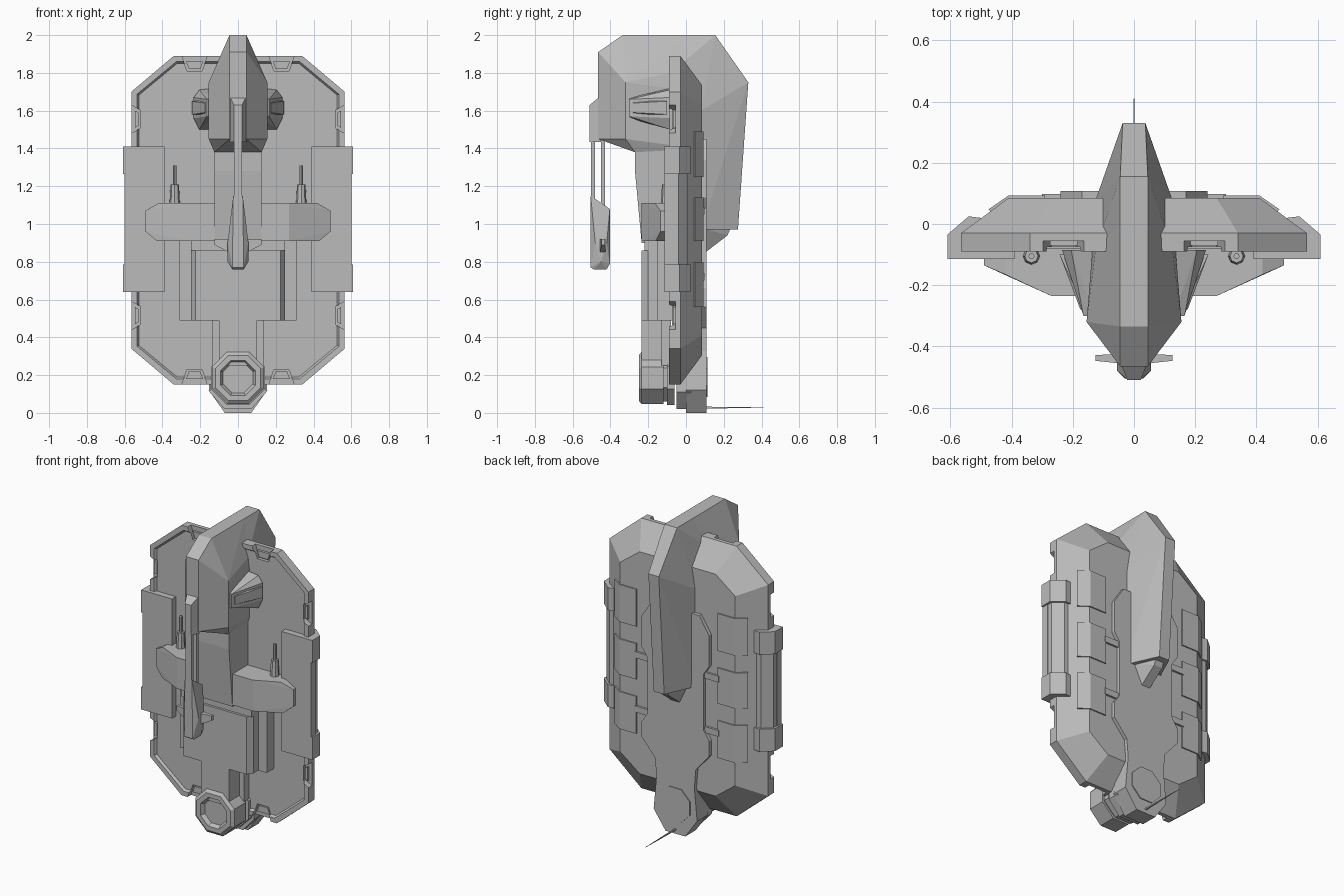
import bpy, bmesh
from mathutils import Vector
from math import cos, sin, pi

cube = bpy.data.objects.get("Cube")
if cube:
    bpy.data.objects.remove(cube)

grey = bpy.data.materials.new("hull_grey")
grey.use_nodes = True
COLOUR = (0.5, 0.5, 0.5, 1)
grey.diffuse_color = COLOUR
grey.node_tree.nodes["Principled BSDF"].inputs["Base Color"].default_value = COLOUR


def finish(name, bm, mirror=False):
    bmesh.ops.recalc_face_normals(bm, faces=bm.faces)
    mesh = bpy.data.meshes.new(name)
    bm.to_mesh(mesh)
    bm.free()
    mesh.materials.append(grey)
    obj = bpy.data.objects.new(name, mesh)
    bpy.context.collection.objects.link(obj)
    if mirror:
        obj.modifiers.new("mirror", 'MIRROR')
    return obj


def loft(name, rings, mirror=False):
    """Join outlines of (x, z) points, each placed at its own y."""
    bm = bmesh.new()
    loops = [[bm.verts.new((x, y, z)) for x, z in pts] for pts, y in rings]
    n = len(loops[0])
    for a, b in zip(loops, loops[1:]):
        for i in range(n):
            j = (i + 1) % n
            bm.faces.new((a[i], a[j], b[j], b[i]))
    bm.faces.new(loops[0])
    bm.faces.new(loops[-1])
    return finish(name, bm, mirror)


def prism(name, pts, y0, y1, mirror=False):
    return loft(name, [(pts, y0), (pts, y1)], mirror)


def hull(name, pts, mirror=False, sym=False):
    """Convex faceted solid around the points; sym adds the -x side."""
    bm = bmesh.new()
    for x, y, z in pts:
        bm.verts.new((x, y, z))
        if sym and x:
            bm.verts.new((-x, y, z))
    bmesh.ops.convex_hull(bm, input=bm.verts)
    bmesh.ops.dissolve_limit(bm, angle_limit=0.01, verts=bm.verts, edges=bm.edges)
    return finish(name, bm, mirror)


def box(name, x, y, z, mirror=False):
    return hull(name, [(a, b, c) for a in x for b in y for c in z], mirror)


def both(pts):
    return pts + [(-x, z) for x, z in reversed(pts)]


def octagon(r, cz, cx=0):
    return [(cx + r * cos(pi / 8 + i * pi / 4), cz + r * sin(pi / 8 + i * pi / 4)) for i in range(8)]


def rod(name, x, y, z0, z1, r0, r1, mirror=False):
    return hull(name, [(x + r * cos(i * pi / 4), y + r * sin(i * pi / 4), z)
                       for r, z in ((r0, z0), (r1, z1)) for i in range(8)], mirror)


# Shield hull: octagonal shell with a bevelled back and a recessed front
def shell(d, cut=0):
    return both([(.34 - d * .45 - cut, .15 + d), (.565 - d, .34 + d * .45 + cut),
                 (.565 - d, 1.70 - d * .45 - cut), (.34 - d * .45 - cut, 1.89 - d)])


shield = loft("shield_hull", [(shell(.04), -.075), (shell(.03), -.09), (shell(0), -.09),
                              (shell(0), -.03), (shell(.155), .085)])

# Trapezoid notches around the shield rim
bm = bmesh.new()


def notch(pts):
    for s in (1, -1):
        lo = [bm.verts.new((s * x, -.12, z)) for x, z in pts]
        hi = [bm.verts.new((s * x, -.055, z)) for x, z in pts]
        bm.faces.new(lo)
        bm.faces.new(hi)
        for i in range(4):
            j = (i + 1) % 4
            bm.faces.new((lo[i], lo[j], hi[j], hi[i]))


for cz in (1.555, .515):
    notch([(.575, cz - .08), (.52, cz - .05), (.52, cz + .05), (.575, cz + .08)])
for edge, inner in ((1.9, 1.81), (.14, .23)):
    notch([(.16, edge), (.19, inner), (.27, inner), (.30, edge)])
cutter = finish("notch_cutter", bm)
cutter.hide_render = True
cutter.hide_viewport = True
cut = shield.modifiers.new("notches", 'BOOLEAN')
cut.object = cutter
cut.solver = 'EXACT'

# Raised brackets set inside the notches
for i, cz in enumerate((1.555, .515)):
    prism(f"side_bracket_{i}", [(.545, cz - .045), (.527, cz - .035), (.527, cz + .035), (.545, cz + .045)],
          -.07, -.05, True)
for i, (edge, inner) in enumerate(((1.86, 1.82), (.18, .22))):
    prism(f"end_bracket_{i}", [(.185, edge), (.2, inner), (.26, inner), (.275, edge)], -.07, -.05, True)

# Back: plates wrapping over the bevel, and an inner field plate
for i, (z0, z1) in enumerate(((1.25, 1.49), (.91, 1.14), (.56, .80))):
    hull(f"back_panel_{i}", [(x, y, z) for z in (z0, z1) for x, y in
                             ((.29, .08), (.29, .093), (.41, .093), (.475, .048), (.46, .03))], True)
for i, z in enumerate((1.07, .72)):
    box(f"back_link_{i}", (.18, .30), (.08, .098), (z - .02, z + .02), True)

# Back spine running down to the keel
prism("back_spine", both([(.07, .0), (.155, .12), (.135, .33), (.145, .45), (.24, .56), (.24, .66),
                          (.2, .72), (.2, 1.08), (.24, 1.14), (.24, 1.34), (.17, 1.45)]), .0, .108)
prism("keel_block", both([(.07, .02), (.15, .11), (.14, .3)]), -.05, .03)
prism("keel_cap", octagon(.115, .19), .10, .114)
hull("tail_needle", [(x, y, z) for y, r in ((.1, .005), (.31, .002), (.41, .001))
                     for x in (-r, r) for z in (.028 - r, .028 + r)])

# Lower thruster with stepped rings and a recessed mouth
R, CZ = .15, .185
loft("thruster", [(octagon(.085, CZ), -.225), (octagon(.1, CZ), -.25), (octagon(.13, CZ), -.25),
                  (octagon(R, CZ), -.235), (octagon(R, CZ), -.12), (octagon(.135, CZ), -.12),
                  (octagon(.135, CZ), -.10), (octagon(.155, CZ), -.10), (octagon(.155, CZ), -.06)])
box("thruster_neck", (-.1, .1), (-.235, -.08), (.25, .5))
box("thruster_neck_base", (-.135, .135), (-.13, -.08), (.25, .5))

# Middle body in front of the shield
box("belly_plate", (-.31, .31), (-.15, -.07), (.49, .91))
hull("belly_block", [(x, y, z) for z in (.49, .86) for x, y in ((.225, -.235), (.25, -.2), (.25, -.1))], sym=True)
box("belly_cap", (-.25, .25), (-.22, -.08), (.86, .92))

# Cross arm with swept ends
arm = [(.27, -.235, .91), (.27, -.235, 1.11), (.42, -.165, 1.11), (.43, -.16, .91)]
arm += [(.49, y, z) for y in (-.135, -.115) for z in (.96, 1.07)]
arm += [(.42, -.08, 1.11), (.43, -.08, .91)]
hull("cross_arm", arm, sym=True)

# Small guns standing on the arm
rod("gun_base", .335, -.105, 1.1, 1.21, .028, .022, True)
rod("gun_barrel", .335, -.105, 1.2, 1.31, .01, .01, True)

# Side rails
box("rail_plate", (.39, .6), (-.115, -.07), (.64, 1.41), True)
hull("rail_core", [(x, y, z) for z in (.68, 1.37) for x, y in
                   ((.5, -.1), (.595, -.1), (.595, -.04), (.54, .01), (.5, .01))], True)
for i, (z0, z1) in enumerate(((.64, .785), (1.265, 1.41))):
    hull(f"rail_end_{i}", [(x, y, z) for z in (z0, z1) for x, y in
                           ((.5, -.115), (.61, -.115), (.61, -.035), (.54, .025), (.5, .02))], True)

# Head: faceted front half and thin tail fin
side = [(.155, -.32, 1.75), (.155, -.32, 1.45), (.125, -.08, 1.8), (.125, -.08, 1.39)]
hull("head", side + [(.045, -.335, 2), (.045, .0, 2), (.045, -.465, 1.91), (.045, -.465, 1.45),
                     (.125, .05, 1.7), (.125, .05, 1.4), (.125, -.27, 1.38)], sym=True)
hull("tail_fin", [(.125, -.08, 1.8), (.125, .08, 1.6), (.125, .08, .97), (.125, -.05, .97),
                  (.045, -.1, 2), (.045, .155, 2), (.037, .33, 1.75), (.037, .275, 1.43), (.037, .275, .97)], sym=True)
hull("fin_foot", [(.09, .1, .975), (.03, .235, .975), (.03, .22, .94), (.03, .09, .84)], sym=True)
hull("neck", [(.125, y, z) for y, z in ((-.27, 1.4), (-.27, 1.28), (-.235, 1.1), (-.235, .9), (0, .9), (0, 1.4))],
     sym=True)

# Nose strip and hanging front gun
hull("nose", [(.045, -.45, 1.68), (.045, -.45, 1.435), (.022, -.51, 1.63), (.022, -.51, 1.435)], sym=True)
for i, (y, low) in enumerate(((-.493, 1.1), (-.44, 1.08))):
    box(f"gun_rod_{i}", (-.02, .02), (y - .011, y + .011), (low, 1.46))
hull("gun_body", [(.025, -.505, 1.15), (.025, -.47, 1.12), (.03, -.403, 1.08), (.03, -.505, .77),
                  (.055, -.48, .9), (.055, -.42, .9), (.055, -.45, .8), (.035, -.403, .79), (.03, -.42, .76),
                  (.03, -.49, .76)], sym=True)
hull("gun_crossbar", [(.125, y, z) for y in (-.447, -.428) for z in (.89, .92)] +
     [(.05, y, .85) for y in (-.455, -.425)] + [(.05, y, .92) for y in (-.455, -.425)], sym=True)

# Cheek pods with an inset front panel
pod = [(.13, -.3, 1.56), (.13, -.3, 1.67), (.165, -.3, 1.57), (.165, -.3, 1.66), (.12, -.085, 1.5),
       (.12, -.085, 1.72), (.235, -.085, 1.56), (.235, -.085, 1.67), (.205, -.085, 1.5), (.205, -.085, 1.71)]
hull("cheek_pod", pod, True)
hull("cheek_panel", [(.16, -.28, 1.58), (.16, -.28, 1.65), (.175, -.28, 1.59), (.175, -.28, 1.64),
                     (.243, -.1, 1.58), (.243, -.1, 1.65), (.2, -.1, 1.58), (.2, -.1, 1.65)], True)
